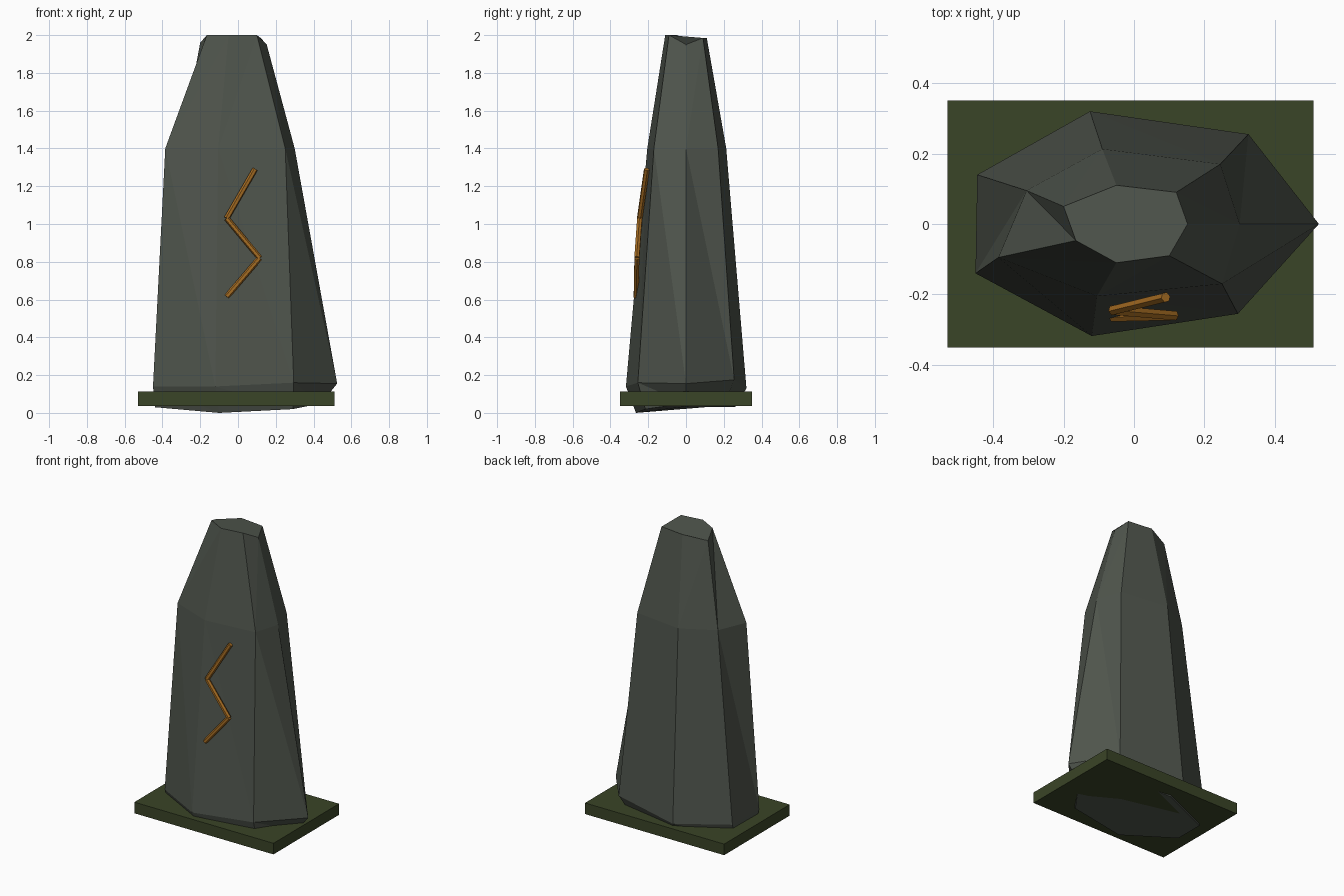
import bpy, bmesh
from mathutils import Vector

if "Cube" in bpy.data.objects:
    bpy.data.objects.remove(bpy.data.objects["Cube"])


def material(name, rgb):
    m = bpy.data.materials.new(name)
    m.diffuse_color = (*rgb, 1)
    m.use_nodes = True
    m.node_tree.nodes["Principled BSDF"].inputs["Base Color"].default_value = m.diffuse_color
    return m


STONE = material("dark_stone", (0.078, 0.090, 0.073))
MOSS = material("moss_green", (0.042, 0.058, 0.020))
AMBER = material("amber", (0.38, 0.15, 0.016))


def finish(name, bm, mat):
    bmesh.ops.recalc_face_normals(bm, faces=bm.faces)
    mesh = bpy.data.meshes.new(name)
    bm.to_mesh(mesh)
    bm.free()
    mesh.materials.append(mat)
    obj = bpy.data.objects.new(name, mesh)
    bpy.context.collection.objects.link(obj)
    return obj


# Standing stone: four uneven seven-sided rings, joined by split quads
rings = [
    [(0.44, 0, 0.05), (0.27, 0.21, 0.06), (-0.07, 0.26, 0.03), (-0.44, 0.10, 0.03),
     (-0.44, -0.10, 0.03), (-0.10, -0.265, 0.0), (0.29, -0.215, 0.02)],
    [(0.525, 0, 0.155), (0.325, 0.255, 0.175), (-0.125, 0.32, 0.13), (-0.445, 0.14, 0.14),
     (-0.45, -0.14, 0.14), (-0.12, -0.318, 0.14), (0.295, -0.255, 0.16)],
    [(0.30, 0, 1.40), (0.245, 0.17, 1.40), (-0.09, 0.213, 1.40), (-0.305, 0.095, 1.40),
     (-0.385, -0.095, 1.40), (-0.105, -0.205, 1.40), (0.25, -0.17, 1.40)],
    [(0.152, 0, 1.95), (0.12, 0.09, 1.985), (-0.05, 0.11, 1.985), (-0.20, 0.05, 1.96),
     (-0.165, -0.047, 2.0), (-0.05, -0.11, 2.0), (0.10, -0.09, 2.0)],
]
bm = bmesh.new()
loops = [[bm.verts.new(p) for p in ring] for ring in rings]
for level, (low, high) in enumerate(zip(loops, loops[1:])):
    for i in range(7):
        j = (i + 1) % 7
        if level == 2:
            bm.faces.new((low[i], low[j], high[j]))
            bm.faces.new((low[i], high[j], high[i]))
        else:
            bm.faces.new((low[i], low[j], high[i]))
            bm.faces.new((low[j], high[j], high[i]))
bm.faces.new(loops[0][::-1])
bm.faces.new(loops[-1])
finish("standing_stone", bm, STONE)

# Mossy base slab
bm = bmesh.new()
bmesh.ops.create_cube(bm, size=1)
for v in bm.verts:
    v.co = Vector((v.co.x * 1.04 - 0.01, v.co.y * 0.70, v.co.z * 0.075 + 0.075))
finish("moss_slab", bm, MOSS)

# Zigzag rune made of thin rods on the front
points = [Vector(p) for p in ((0.09, -0.208, 1.29), (-0.06, -0.245, 1.03),
                              (0.115, -0.260, 0.82), (-0.06, -0.264, 0.615))]
for n, (a, b) in enumerate(zip(points, points[1:]), 1):
    bm = bmesh.new()
    bmesh.ops.create_cone(bm, cap_ends=True, segments=6, radius1=0.015, radius2=0.015,
                          depth=(b - a).length)
    rod = finish(f"rune_rod_{n}", bm, AMBER)
    rod.location = (a + b) / 2
    rod.rotation_euler = (b - a).to_track_quat('Z', 'Y').to_euler()
